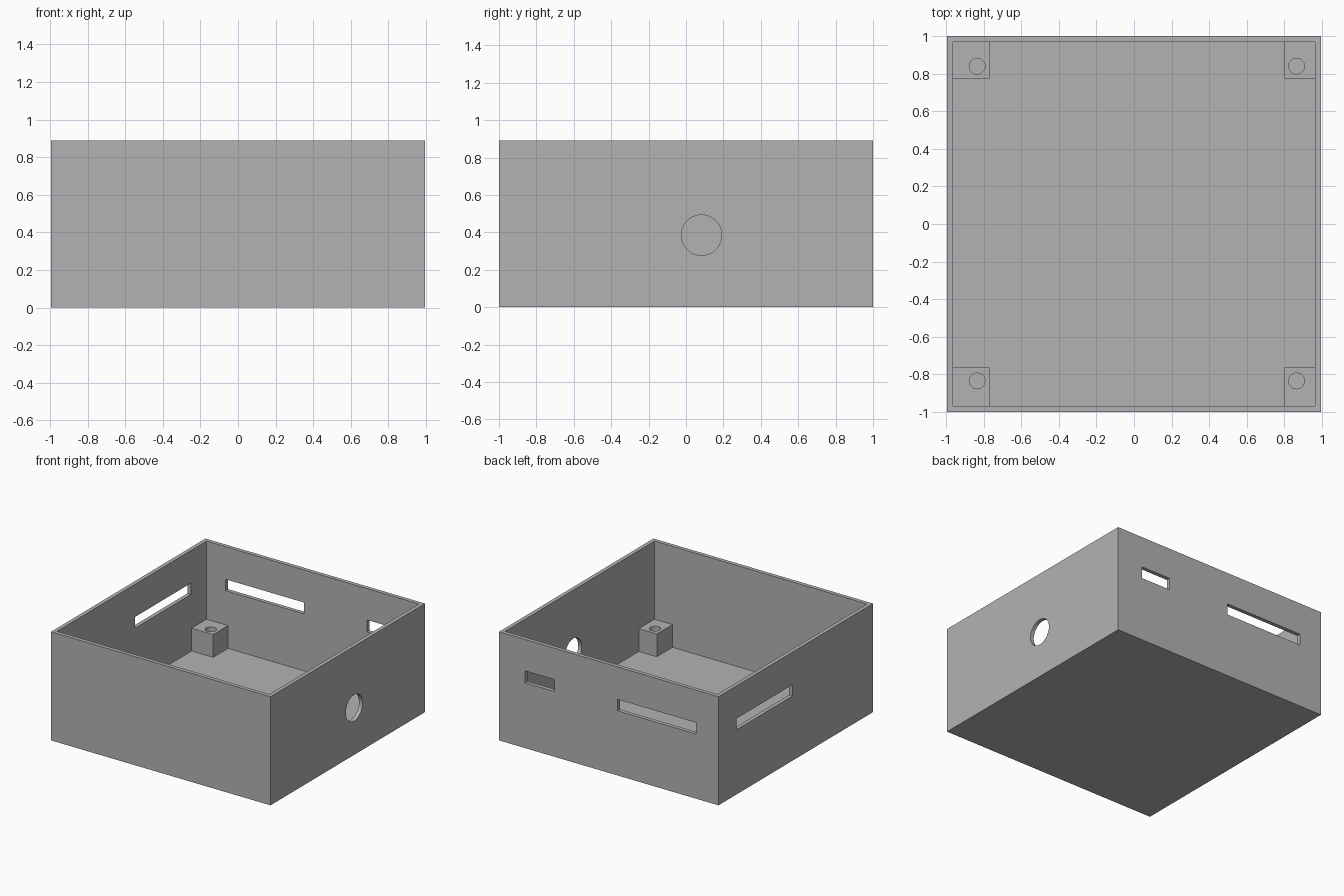
import bpy

if "Cube" in bpy.data.objects:
    bpy.data.objects.remove(bpy.data.objects["Cube"], do_unlink=True)

W, D, H = 0.995, 1.0, 0.89      # half width, half depth, height
WALL, FLOOR = 0.032, 0.063
IX, IY = W - WALL, D - WALL     # inner half sizes

grey = bpy.data.materials.new("light grey plastic")
grey.use_nodes = True
grey.diffuse_color = (0.45, 0.45, 0.45, 1)
grey.node_tree.nodes["Principled BSDF"].inputs["Base Color"].default_value = (0.45, 0.45, 0.45, 1)


def box(name, x, y, z):
    """Box from (low, high) pairs on each axis."""
    bpy.ops.mesh.primitive_cube_add(size=1, location=[(a + b) / 2 for a, b in (x, y, z)])
    ob = bpy.context.object
    ob.name = name
    ob.scale = [b - a for a, b in (x, y, z)]
    bpy.ops.object.transform_apply(location=True, rotation=False, scale=True)
    ob.data.materials.append(grey)
    return ob


def cylinder(name, radius, depth, location, rotation=(0, 0, 0)):
    bpy.ops.mesh.primitive_cylinder_add(vertices=48, radius=radius, depth=depth,
                                        location=location, rotation=rotation)
    ob = bpy.context.object
    ob.name = name
    ob.data.materials.append(grey)
    return ob


def combine(target, tool, operation):
    """Apply a boolean and discard the tool."""
    mod = target.modifiers.new(operation.title(), "BOOLEAN")
    mod.operation = operation
    mod.solver = "EXACT"
    mod.object = tool
    bpy.context.view_layer.update()
    bpy.ops.object.select_all(action="DESELECT")
    bpy.context.view_layer.objects.active = target
    target.select_set(True)
    bpy.ops.object.modifier_apply(modifier=mod.name)
    bpy.data.objects.remove(tool, do_unlink=True)


# Open-topped shell
shell = box("enclosure_box", (-W, W), (-D, D), (0, H))
combine(shell, box("cavity", (-IX, IX), (-IY, IY), (FLOOR, H + 0.2)), "DIFFERENCE")

# Corner screw posts, set slightly into the walls and floor
EMBED = 0.012
x_spans = [((-IX - EMBED, -0.768), -0.835), ((0.80, IX + EMBED), 0.865)]
y_spans = [((-IY - EMBED, -0.765), -0.835), ((0.775, IY + EMBED), 0.84)]
for xs, hole_x in x_spans:
    for ys, hole_y in y_spans:
        combine(shell, box("screw_post", xs, ys, (FLOOR - EMBED, 0.25)), "UNION")
        combine(shell, cylinder("screw_hole", 0.042, 0.25, (hole_x, hole_y, 0.195)), "DIFFERENCE")

# Slots through the back wall and the -x wall
for xs, ys, zs in (((0.49, 0.76), (0.9, 1.1), (0.535, 0.633)),
                   ((-0.79, -0.08), (0.9, 1.1), (0.53, 0.623)),
                   ((-1.1, -0.9), (0.04, 0.766), (0.53, 0.622))):
    combine(shell, box("slot", xs, ys, zs), "DIFFERENCE")

# Round cable opening through the +x wall
combine(shell, cylinder("cable_hole", 0.108, 0.2, (W, 0.083, 0.385), (0, 1.5708, 0)), "DIFFERENCE")

bpy.ops.object.select_all(action="DESELECT")
shell.select_set(True)
bpy.context.view_layer.objects.active = shell
bpy.ops.object.shade_smooth_by_angle()
